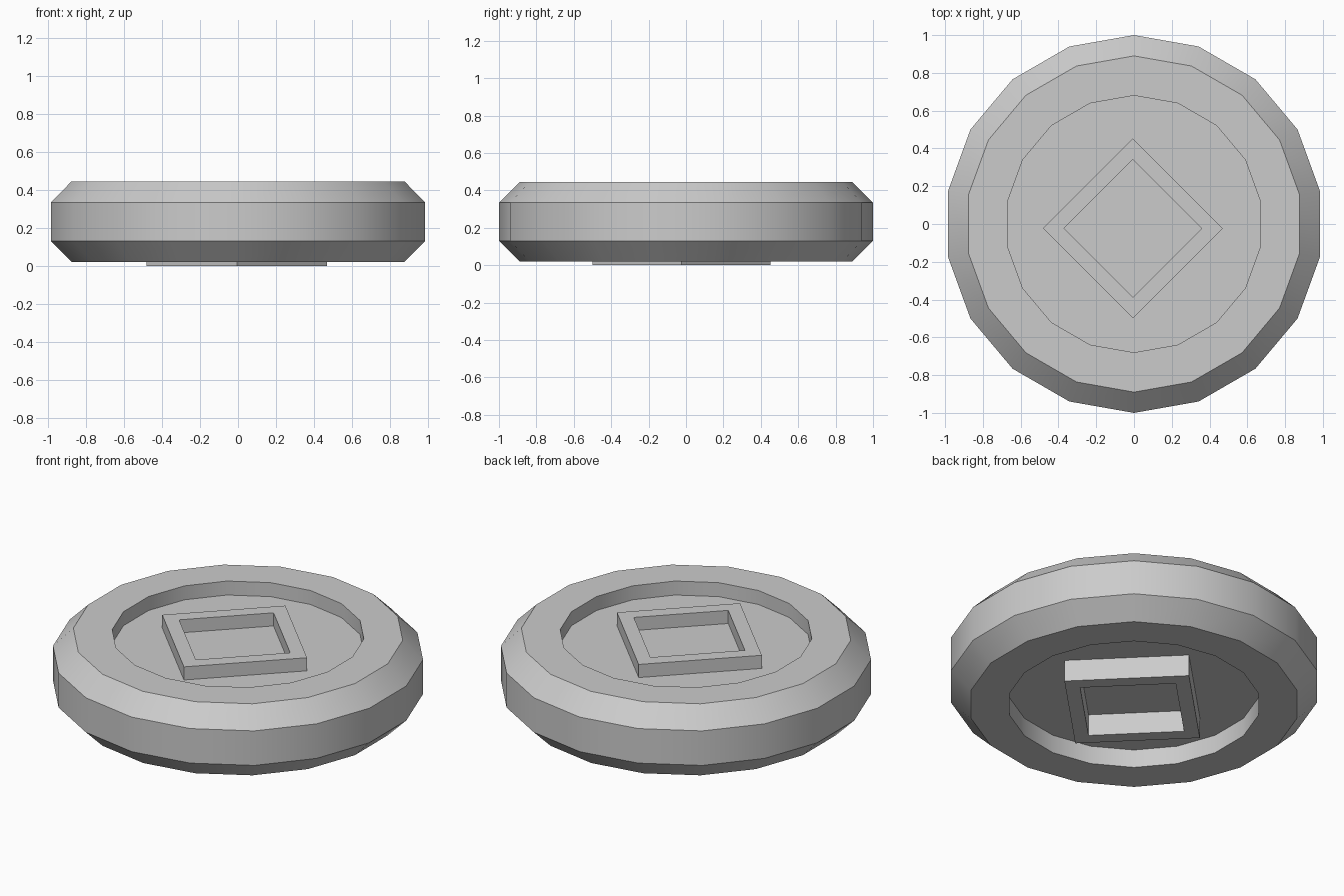
import bpy, bmesh
from math import sin, cos, radians, tau, pi

if "Cube" in bpy.data.objects:
    bpy.data.objects.remove(bpy.data.objects["Cube"])


def lathe(name, profile, sides, centre=(0, 0), caps=False):
    """Revolve (radius, z) points around z, with one corner on +y."""
    bm = bmesh.new()
    rings = []
    for r, z in profile:
        ring = []
        for i in range(sides):
            a = pi / 2 + tau * i / sides
            ring.append(bm.verts.new((r * cos(a), r * sin(a), z)))
        rings.append(ring)
    for lo, hi in zip(rings, rings[1:]):
        for i in range(sides):
            j = (i + 1) % sides
            bm.faces.new((lo[i], lo[j], hi[j], hi[i]))
    if caps:
        bm.faces.new(rings[0][::-1])
        bm.faces.new(rings[-1])
    mesh = bpy.data.meshes.new(name)
    bm.to_mesh(mesh)
    bm.free()
    ob = bpy.data.objects.new(name, mesh)
    ob.location = (*centre, 0)
    bpy.context.collection.objects.link(ob)
    # smooth around the rim, sharp at the bevels and square corners
    bpy.ops.object.select_all(action='DESELECT')
    ob.select_set(True)
    bpy.context.view_layer.objects.active = ob
    bpy.ops.object.shade_smooth_by_angle(angle=radians(30))
    return ob


FLOOR_LOW, FLOOR_TOP = 0.128, 0.362   # recessed faces of the coin

# Coin: bevelled raised rim with a recess on both faces
lathe("coin_body", [
    (0.68, FLOOR_LOW), (0.68, 0.02), (0.89, 0.02), (1.0, 0.13),
    (1.0, 0.335), (0.89, 0.445), (0.68, 0.445), (0.68, FLOOR_TOP),
], 18, caps=True)

# Raised diamond frames, one on each face
OUTER, INNER = 0.476, 0.365
OFFSET = (-0.006, -0.023)
lathe("top_diamond_frame",
      [(OUTER, FLOOR_TOP), (OUTER, 0.44), (INNER, 0.44), (INNER, FLOOR_TOP)],
      4, OFFSET)
lathe("bottom_diamond_frame",
      [(INNER, FLOOR_LOW), (INNER, 0), (OUTER, 0), (OUTER, FLOOR_LOW)],
      4, OFFSET)
